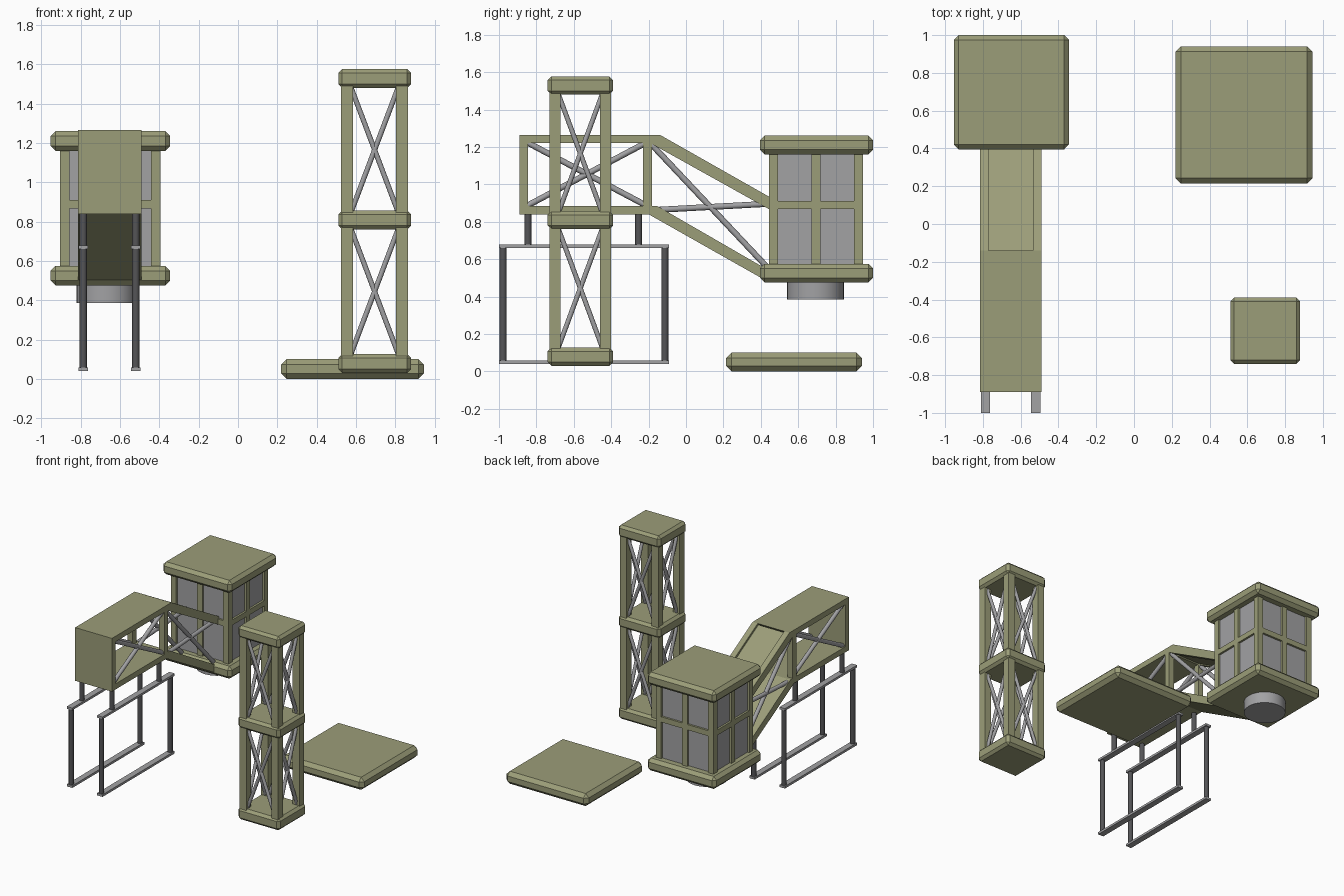
import bpy, bmesh, math
from mathutils import Vector

cube = bpy.data.objects.get("Cube")
if cube:
    bpy.data.objects.remove(cube, do_unlink=True)


def material(name, rgb):
    m = bpy.data.materials.new(name)
    m.use_nodes = True
    m.diffuse_color = (*rgb, 1)
    m.node_tree.nodes["Principled BSDF"].inputs["Base Color"].default_value = (*rgb, 1)
    return m


OLIVE = material("olive paint", (0.33, 0.34, 0.19))
GREY = material("light grey metal", (0.36, 0.36, 0.37))
DARK = material("dark grey metal", (0.09, 0.09, 0.095))


def finish(name, bm, mat):
    bmesh.ops.recalc_face_normals(bm, faces=bm.faces)
    mesh = bpy.data.meshes.new(name)
    bm.to_mesh(mesh)
    bm.free()
    mesh.materials.append(mat)
    ob = bpy.data.objects.new(name, mesh)
    bpy.context.collection.objects.link(ob)
    return ob


def box(name, x, y, z, mat=OLIVE, bevel=0):
    """Box from (low, high) ranges, with optional chamfered edges."""
    bm = bmesh.new()
    bmesh.ops.create_cube(bm, size=1)
    for v in bm.verts:
        v.co = [r[0] if c < 0 else r[1] for c, r in zip(v.co, (x, y, z))]
    if bevel:
        bmesh.ops.bevel(bm, geom=bm.edges[:], offset=bevel, segments=1, affect='EDGES')
    return finish(name, bm, mat)


def rod(name, a, b, radius, mat=GREY, sides=12):
    """Round bar between two points."""
    a, b = Vector(a), Vector(b)
    bm = bmesh.new()
    bmesh.ops.create_cone(bm, cap_ends=True, segments=sides, radius1=radius,
                          radius2=radius, depth=(b - a).length)
    bm.transform((b - a).to_track_quat('Z', 'Y').to_matrix().to_4x4())
    bmesh.ops.translate(bm, vec=(a + b) / 2, verts=bm.verts)
    ob = finish(name, bm, mat)
    for p in ob.data.polygons:
        p.use_smooth = len(p.vertices) == 4
    ob.data.set_sharp_from_angle(angle=math.radians(40))
    return ob


def prism(name, yz, x):
    """Side profile extruded along x."""
    bm = bmesh.new()
    face = bm.faces.new([bm.verts.new((x[0], *p)) for p in yz])
    ext = bmesh.ops.extrude_face_region(bm, geom=[face])
    moved = [v for v in ext["geom"] if isinstance(v, bmesh.types.BMVert)]
    bmesh.ops.translate(bm, vec=(x[1] - x[0], 0, 0), verts=moved)
    return finish(name, bm, OLIVE)


# Landing slab
box("ground_slab", (0.22, 0.945), (0.215, 0.94), (0, 0.1), bevel=0.028)

# Lattice tower: caps, corner posts and crossed braces on four faces
TX, TY = (0.525, 0.865), (-0.73, -0.4)
for z in (0.03, 0.76, 1.48):
    box("tower_collar", (0.51, 0.88), (-0.74, -0.39), (z, z + 0.097), bevel=0.02)
for x in (TX[0], TX[1] - 0.06):
    for y in (TY[0], TY[1] - 0.06):
        box("tower_post", (x, x + 0.06), (y, y + 0.06), (0.1, 1.5))
px, py = (0.557, 0.833), (-0.7, -0.43)
for low, high in ((0.08, 0.81), (0.8, 1.53)):
    for za, zb in ((low, high), (high, low)):
        for y in py:
            rod("tower_brace", (px[0], y, za), (px[1], y, zb), 0.013)
        for x in px:
            rod("tower_brace", (x, py[0], za), (x, py[1], zb), 0.013)

# Cabin: chamfered roof and floor, glazed core, frame bars
CX, CY = (-0.905, -0.395), (0.445, 0.945)
midx, midy = sum(CX) / 2, sum(CY) / 2
CZ = (0.55, 1.18)
for name, z in (("cabin_floor", 0.475), ("cabin_roof", 1.16)):
    box(name, (-0.953, -0.345), (0.395, 1.0), (z, z + 0.1), bevel=0.025)
inset = 0.016
box("cabin_windows", (CX[0] + inset, CX[1] - inset), (CY[0] + inset, CY[1] - inset), CZ, GREY)
for x in (CX[0], CX[1] - 0.048):
    for y in (CY[0], CY[1] - 0.048):
        box("cabin_corner_post", (x, x + 0.048), (y, y + 0.048), CZ)
box("cabin_mullion_front_back", (midx - 0.023, midx + 0.023), CY, CZ)
box("cabin_mullion_sides", CX, (midy - 0.023, midy + 0.023), CZ)
box("cabin_rail", CX, CY, (0.867, 0.91))
rod("cabin_underside_drum", (-0.67, 0.692, 0.385), (-0.67, 0.692, 0.48), 0.152, sides=32)

# Corridor: roof, floor, end wall
X0, X1, W = -0.815, -0.49, 0.045
box("corridor_end_wall", (X0, X1), (-0.89, -0.845), (0.84, 1.265))
prism("corridor_roof", [(-0.845, 1.22), (-0.19, 1.22), (-0.14, 1.265), (-0.845, 1.265)], (X0, X1))
prism("corridor_floor", [(-0.845, 0.84), (-0.2, 0.84), (-0.155, 0.885), (-0.845, 0.885)], (X0, X1))

# Sloping passage: recessed top plate and solid lower plate
prism("passage_roof", [(-0.18, 1.225), (0.46, 0.858), (0.46, 0.903), (-0.15, 1.25)],
      (X0 + W, X1 - W))
prism("passage_floor", [(-0.2, 0.84), (0.41, 0.495), (0.46, 0.53), (-0.155, 0.885)], (X0, X1))

# Side frames, braces and legs repeat left and right
for side, x in (("right", X0), ("left", X1 - W)):
    xr, xm = (x, x + W), x + W / 2
    box(side + "_corridor_post", xr, (-0.23, -0.182), (0.885, 1.22))
    prism(side + "_passage_beam",
          [(-0.19, 1.22), (0.46, 0.858), (0.46, 0.925), (-0.14, 1.265)], xr)
    for a, b in (((-0.86, 1.23), (-0.2, 0.88)), ((-0.86, 0.88), (-0.2, 1.23)),
                 ((-0.2, 1.23), (0.45, 0.54)), ((-0.2, 0.861), (0.46, 0.897))):
        rod(side + "_brace", (xm, *a), (xm, *b), 0.016)

    # Skid frame with two rails
    sx = -0.787 if side == "right" else -0.52
    for z in (0.04, 0.66):
        box(side + "_skid_rail", (sx - 0.024, sx + 0.024), (-1, -0.09), (z, z + 0.018), GREY)
    for y, low, high in ((-0.978, 0.05, 0.665), (-0.113, 0.05, 0.665),
                         (-0.845, 0.67, 0.85), (-0.253, 0.67, 0.85)):
        rod(side + "_leg", (sx, y, low), (sx, y, high), 0.019, DARK)
